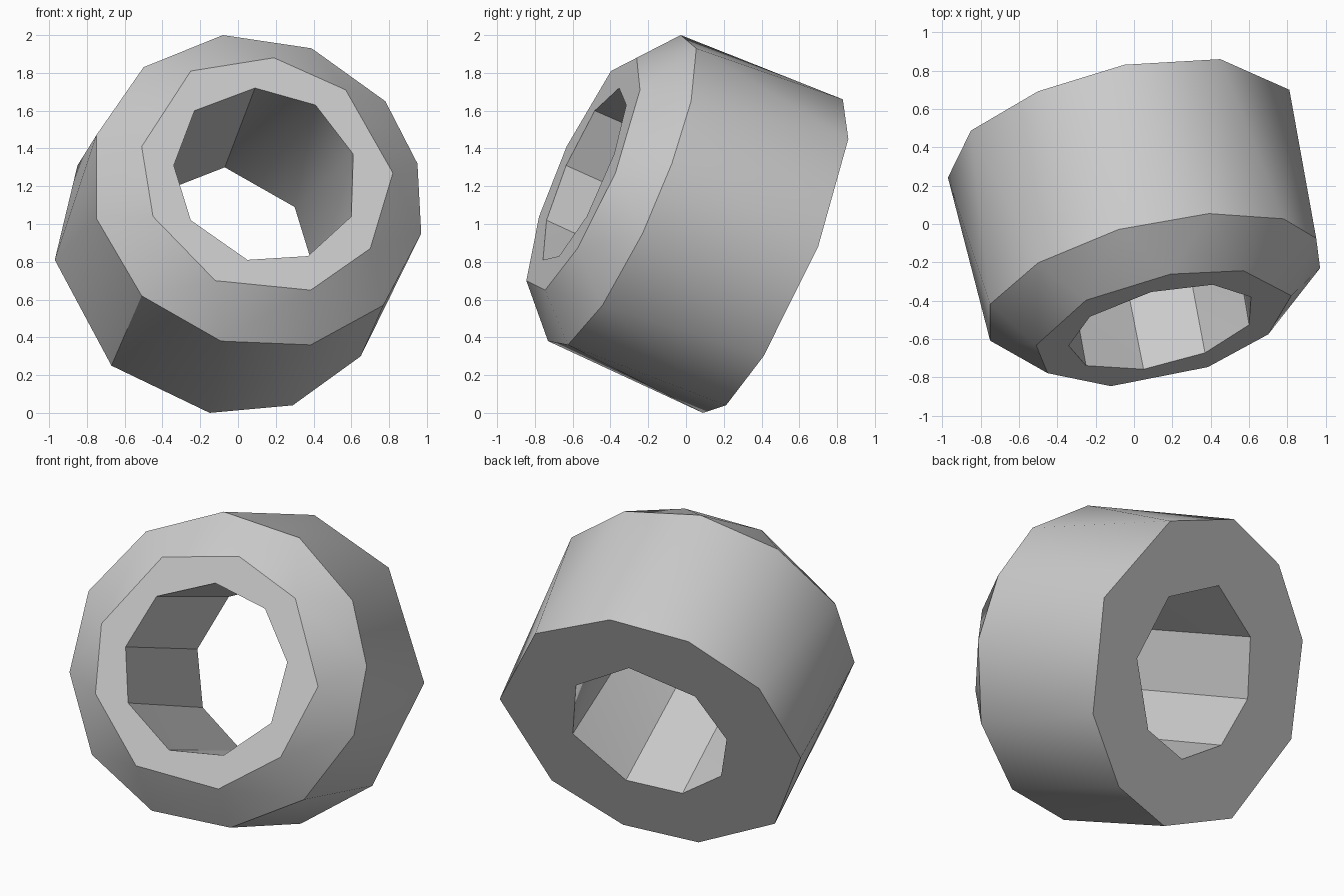
import bpy
import bmesh
from mathutils import Vector

default_cube = bpy.data.objects.get("Cube")
if default_cube:
    bpy.data.objects.remove(default_cube, do_unlink=True)


def tilted_ring(mesh, offset, outline):
    """Place an (x, z) outline on a plane square to the tilted axis."""
    return [mesh.verts.new((x, offset + 0.24 * x + 0.432 * z, z))
            for x, z in outline]


def centred(ring):
    """Vertex positions relative to the middle of their ring."""
    middle = sum((vert.co for vert in ring), Vector()) / len(ring)
    return [vert.co - middle for vert in ring]


def stitch(mesh, first, second):
    """Join two rings with triangles, always taking the shorter diagonal."""
    first_pos, second_pos = centred(first), centred(second)
    count_a, count_b = len(first), len(second)
    a = b = 0
    while a < count_a or b < count_b:
        next_a, next_b = (a + 1) % count_a, (b + 1) % count_b
        here_a, here_b = a % count_a, b % count_b
        step_a = (first_pos[next_a] - second_pos[here_b]).length
        step_b = (second_pos[next_b] - first_pos[here_a]).length
        if b == count_b or (a < count_a and step_a <= step_b):
            mesh.faces.new((first[here_a], first[next_a], second[here_b]))
            a += 1
        else:
            mesh.faces.new((first[here_a], second[next_b], second[here_b]))
            b += 1


# Outlines run clockwise from the top, as seen from the front
front_bore = [(.09, 1.72), (.41, 1.63), (.61, 1.37), (.60, 1.04), (.37, .83),
              (.05, .81), (-.25, 1.02), (-.34, 1.31), (-.23, 1.60)]
front_rim = [(.19, 1.88), (.57, 1.71), (.82, 1.27), (.70, .87), (.385, .65),
             (-.12, .70), (-.45, 1.04), (-.51, 1.41), (-.25, 1.81)]
shoulder = [(.39, 1.93), (.78, 1.65), (.95, 1.32), (.97, .95), (.77, .57),
            (.385, .36), (-.09, .38), (-.51, .62), (-.75, 1.03),
            (-.75, 1.47), (-.50, 1.83), (-.08, 2)]
back_rim = [(-.05, 1.66), (.45, 1.45), (.81, .88), (.65, .30), (.29, .04),
            (-.15, 0), (-.67, .25), (-.97, .81), (-.85, 1.31), (-.50, 1.59)]
back_bore = [(-.07, 1.30), (.30, 1.09), (.42, .70), (.18, .40), (-.15, .37),
             (-.43, .56), (-.54, .86), (-.43, 1.16)]

# Closed chain of rings: front cap, bevel, outer wall, back cap, bore
front, middle, back = -1.119, -0.873, 0.125
ring_mesh = bmesh.new()
rings = [tilted_ring(ring_mesh, offset, outline) for offset, outline in (
    (front, front_bore), (front, front_rim), (middle, shoulder),
    (back, back_rim), (back, back_bore))]
for index, ring in enumerate(rings):
    stitch(ring_mesh, ring, rings[(index + 1) % len(rings)])
bmesh.ops.recalc_face_normals(ring_mesh, faces=ring_mesh.faces[:])

mesh_data = bpy.data.meshes.new("faceted_ring")
ring_mesh.to_mesh(mesh_data)
ring_mesh.free()
faceted_ring = bpy.data.objects.new("faceted_ring", mesh_data)
bpy.context.collection.objects.link(faceted_ring)

# Plain grey surface
grey = bpy.data.materials.new("light_grey")
grey.use_nodes = True
colour = (0.6, 0.6, 0.6, 1)
grey.diffuse_color = colour
for node in grey.node_tree.nodes:
    if node.type == "BSDF_PRINCIPLED":
        node.inputs["Base Color"].default_value = colour
mesh_data.materials.append(grey)

# Soft outer wall with crisp rims
bpy.ops.object.select_all(action="DESELECT")
faceted_ring.select_set(True)
bpy.context.view_layer.objects.active = faceted_ring
bpy.ops.object.shade_smooth_by_angle(angle=0.55)
